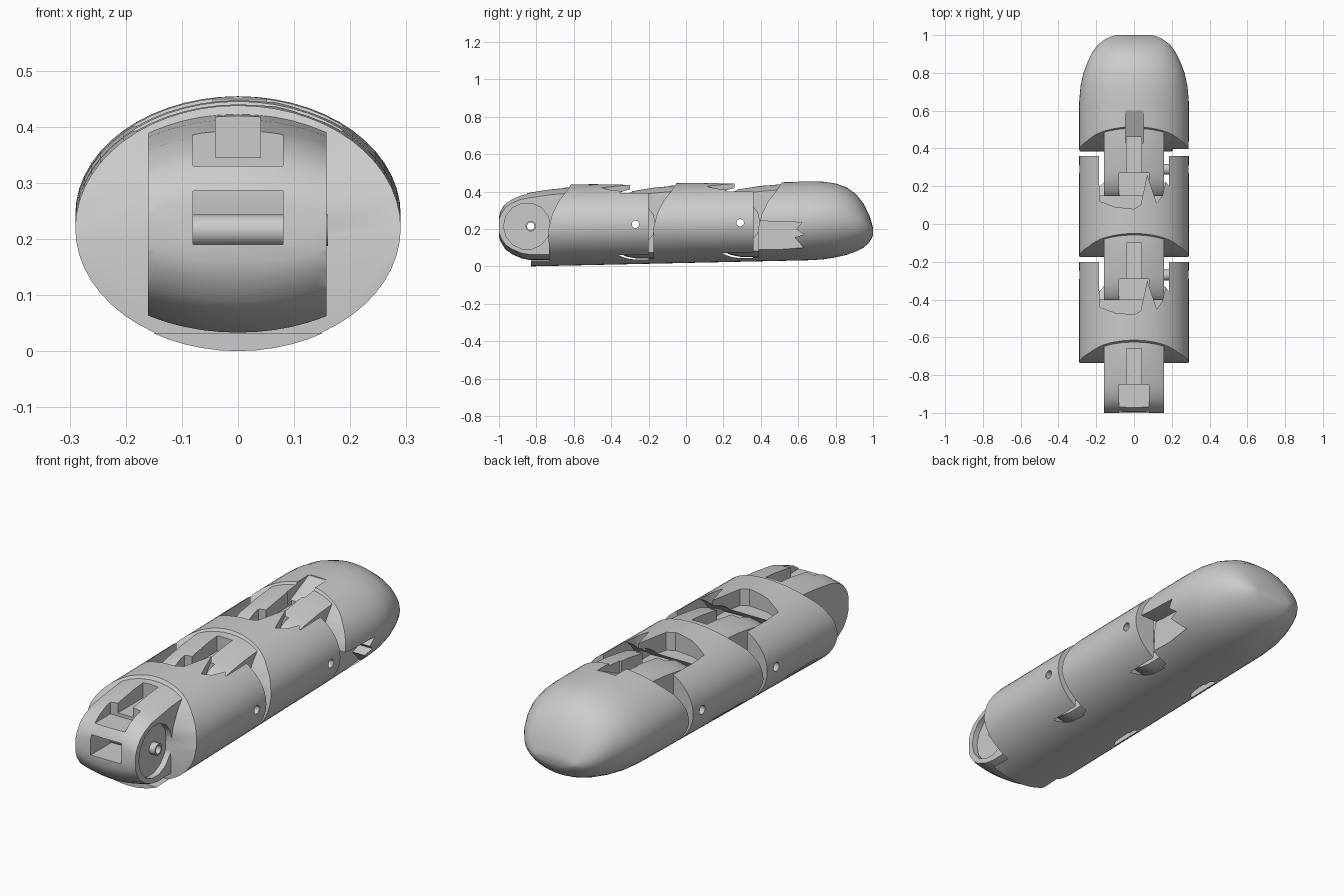
import bpy, bmesh, math

if "Cube" in bpy.data.objects:
    bpy.data.objects.remove(bpy.data.objects["Cube"])

PINS = [(-0.83, 0.215), (-0.27, 0.225), (0.29, 0.233)]


def finish(name, bm):
    bmesh.ops.recalc_face_normals(bm, faces=bm.faces)
    me = bpy.data.meshes.new(name)
    bm.to_mesh(me)
    bm.free()
    ob = bpy.data.objects.new(name, me)
    bpy.context.collection.objects.link(ob)
    return ob


def loft(name, stations, n=56):
    """Elliptical rings (y, half width, bottom z, top z) joined along y."""
    bm = bmesh.new()
    rings = []
    for y, w, zb, zt in stations:
        c, h = (zb + zt) / 2, (zt - zb) / 2
        rings.append([bm.verts.new((w * math.cos(2 * math.pi * i / n), y,
                                    c + h * math.sin(2 * math.pi * i / n))) for i in range(n)])
    for a, b in zip(rings, rings[1:]):
        for i in range(n):
            j = (i + 1) % n
            bm.faces.new((a[i], a[j], b[j], b[i]))
    bm.faces.new(rings[0])
    bm.faces.new(rings[-1])
    return finish(name, bm)


def prism(axis, pts, a, b):
    """Extrude a yz outline along x, or an xy outline along z."""
    bm = bmesh.new()
    put = (lambda p, t: (t, p[0], p[1])) if axis == 'x' else (lambda p, t: (p[0], p[1], t))
    lo = [bm.verts.new(put(p, a)) for p in pts]
    hi = [bm.verts.new(put(p, b)) for p in pts]
    bm.faces.new(lo)
    bm.faces.new(hi)
    for i in range(len(pts)):
        j = (i + 1) % len(pts)
        bm.faces.new((lo[i], lo[j], hi[j], hi[i]))
    return finish("cutter", bm)


def box(x0, x1, y0, y1, z0, z1):
    return prism('z', [(x0, y0), (x1, y0), (x1, y1), (x0, y1)], z0, z1)


def circle(y, z, r, n=24, a0=0.0, a1=360.0):
    steps = n if a1 - a0 >= 360 else n + 1
    return [(y + r * math.cos(math.radians(a0 + (a1 - a0) * i / n)),
             z + r * math.sin(math.radians(a0 + (a1 - a0) * i / n))) for i in range(steps)]


def boolean(ob, tool, op='DIFFERENCE'):
    m = ob.modifiers.new(op, 'BOOLEAN')
    m.operation, m.object, m.solver = op, tool, 'EXACT'
    bpy.context.view_layer.objects.active = ob
    bpy.ops.object.modifier_apply(modifier=m.name)
    bpy.data.objects.remove(tool, do_unlink=True)


def smooth(ob):
    bpy.ops.object.select_all(action='DESELECT')
    ob.select_set(True)
    bpy.context.view_layer.objects.active = ob
    bpy.ops.object.shade_smooth_by_angle(angle=math.radians(30))


def skin(y):
    return (y, 0.29, 0.022 * (y + 0.83), 0.435 + 0.013 * (y + 0.83))


# Fingertip dome stations
DOME = [(0.73, .283, .037, .453), (0.8, .268, .048, .443), (0.86, .245, .062, .422),
        (0.91, .22, .08, .385), (0.95, .19, .10, .335), (0.98, .15, .128, .275),
        (0.995, .115, .155, .225), (1.0, .095, .17, .205)]
NAMES = ["base_segment", "middle_segment", "tip_segment"]

for k, (py, pz) in enumerate(PINS):
    last = k == 2
    # Outer shell with a sloped rear edge
    end = 1.1 if last else PINS[k + 1][0] + 0.07
    stations = [skin(py - 0.1), skin(py + 0.2), skin(py + 0.36)]
    stations += DOME if last else [skin(end + 0.1)]
    shell = loft(NAMES[k], stations)
    boolean(shell, prism('x', [(py + .10, -.1), (py + .095, .2), (py + .115, .28), (py + .15, .35),
                               (py + .19, .4), (py + .23, .46), (py + .23, .6),
                               (end, .6), (end, -.1)], -.5, .5), 'INTERSECT')

    # Slot and side ears that take the next segment's hinge
    if not last:
        ny, nz = PINS[k + 1]
        boolean(shell, prism('x', circle(ny, nz, .188, 24, 90, 270) +
                             [(ny + .2, nz - .188), (ny + .2, nz + .188)], -.185, .185))
        xy = [(-.18, -.17), (-.1, -.2), (0, -.21), (.035, -.19), (.07, -.03), (.12, -.18),
              (.15, -.14), (.183, 0), (.183, .2), (-.183, .2), (-.183, -.1)]
        boolean(shell, prism('z', [(x, ny + y) for x, y in xy], .36, .6))
        boolean(shell, prism('x', circle(ny, nz, .021), -.5, .5))
        # Thin slit in the left flank
        boolean(shell, box(-.4, -.24, py + .2, py + .42, .105, .122))

    # Rounded hinge tongue
    prof = [(-.17, .2, .055), (-.16, .235, .085), (-.135, .26, .125), (-.1, .28, .15),
            (-.05, .29, .172), (0, .29, .182), (.1, .29, .198), (.2, .29, .207), (.3, .29, .207)]
    tongue = loft("tongue", [(py + y, w, pz - min(h, .182), pz + h) for y, w, h in prof])
    boolean(tongue, box(-.16, .158, py - .3, py + .28, -.2, .7), 'INTERSECT')
    boolean(tongue, prism('x', circle(py - .02, pz, .125, 14), .13, .3))
    boolean(shell, tongue, 'UNION')

    # Tendon pockets, top slot and pin hole in the tongue
    boolean(shell, box(-.08, .08, py - .3, py + .02, pz - .025, pz + .07))
    boolean(shell, box(-.08, .08, py - .3, py - .02, pz + .115, .6))
    boolean(shell, box(-.04, .04, py - .03, py + .17, pz + .13, .6))
    if last:
        boolean(shell, prism('x', [(py + .14, .37), (py + .31, .449), (py + .31, .6),
                                   (py + .14, .6)], -.045, .05))
        # Ragged pocket in the right side of the tip
        boolean(shell, prism('x', [(.3, .09), (.36, .25), (.45, .24), (.62, .235), (.59, .2),
                                   (.63, .17), (.58, .155), (.63, .10), (.5, .09)], .2, .4))
    boolean(shell, prism('x', circle(py, pz, .021), -.5, .17))
    smooth(shell)

    # Floor skin under the hinge
    y0 = py if k == 0 else py + .069
    floor = loft(f"hinge_floor_{k + 1}", [skin(y0), skin(py + .12)])
    boolean(floor, box(-.16, .16, y0 - .1, py + .3, -.1, pz - .183), 'INTERSECT')
    smooth(floor)

    # Hollow hinge pin
    x1 = .16 if k == 0 else .286
    pin = prism('x', circle(py, pz, .028), -.1, x1)
    pin.name = f"hinge_pin_{k + 1}"
    boolean(pin, prism('x', circle(py, pz, .02), -.3, .5))
    smooth(pin)
